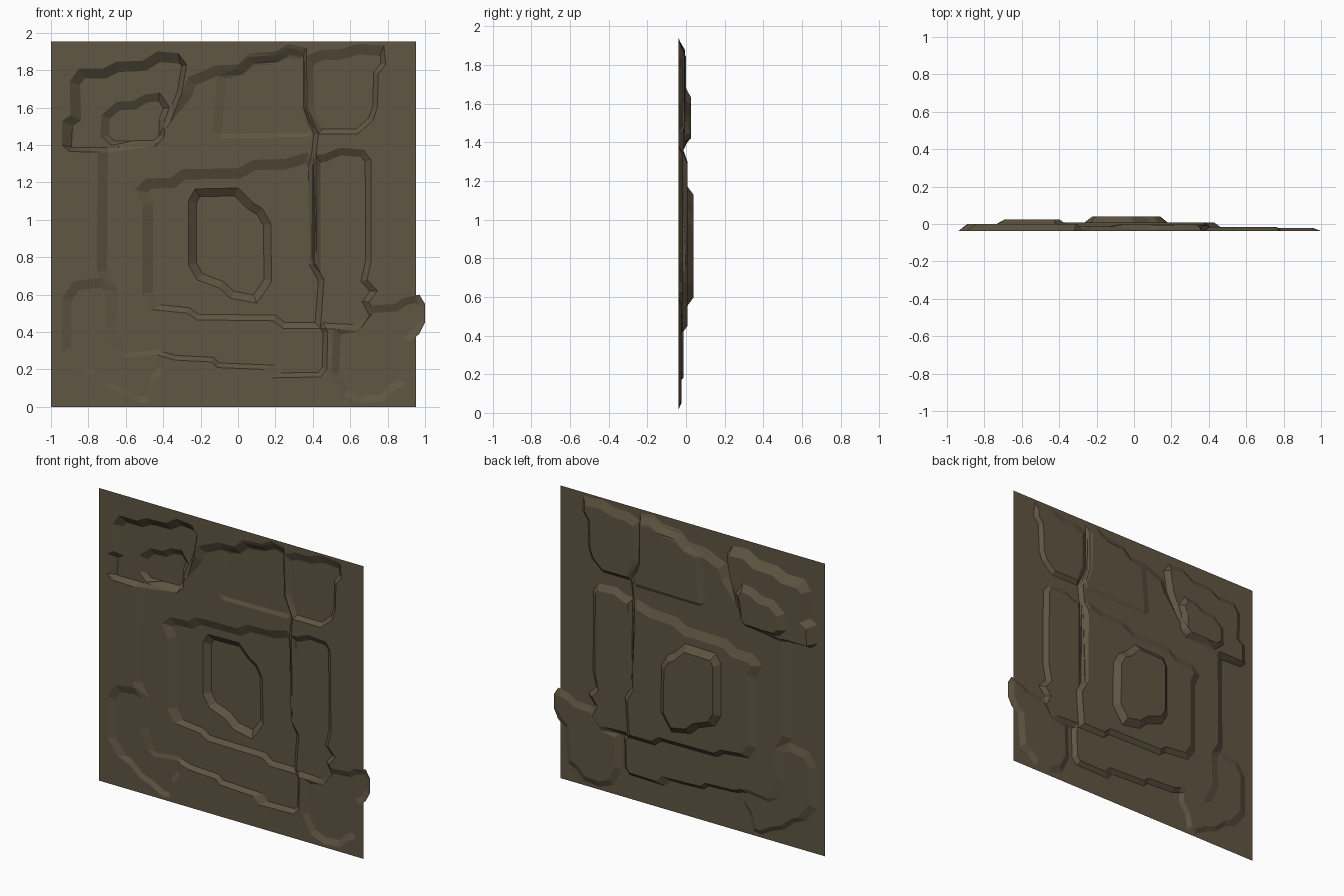
import bpy
from mathutils import Vector as V
from mathutils.geometry import delaunay_2d_cdt

BASE = -0.038                      # depth of the flat backing sheet
RECT = [(-1, 0), (0.953, 0), (0.953, 1.953), (-1, 1.953)]
slabs = []


def inside(p, poly):
    hit = False
    for a, b in zip(poly, poly[1:] + poly[:1]):
        if (a[1] > p[1]) != (b[1] > p[1]) and \
                p[0] < (b[0] - a[0]) * (p[1] - a[1]) / (b[1] - a[1]) + a[0]:
            hit = not hit
    return hit


def seg_dist(p, a, b):
    d = b - a
    t = max(0, min(1, (p - a).dot(d) / d.length_squared))
    return (p - a - d * t).length


def slab(low, top, pts, wide=0.055, thin=0.025):
    """Stone slab: counter-clockwise outline (x, z); bevel wide on top/left, thin on bottom/right."""
    pts = [V(p) for p in pts]
    n = len(pts)
    nor, wid, inner = [], [], []
    for i in range(n):
        d = (pts[(i + 1) % n] - pts[i]).normalized()
        m = V((-d.y, d.x))                         # inward normal
        nor.append(m)
        wid.append(wide if (m.x - m.y) > 0 else thin)
    for i in range(n):
        n1, n2, w1, w2 = nor[i - 1], nor[i], wid[i - 1], wid[i]
        det = n1.x * n2.y - n1.y * n2.x
        if abs(det) < 0.2:
            off = (n1 + n2).normalized() * (w1 + w2) / 2
        else:
            off = V(((w1 * n2.y - w2 * n1.y) / det, (n1.x * w2 - n2.x * w1) / det))
        if off.length > 1.7 * max(w1, w2):
            off = off.normalized() * 1.7 * max(w1, w2)
        inner.append(pts[i] + off)
    slabs.append((low, top, pts, wid, inner))


def depth(p):
    y = BASE
    for low, top, pts, wid, _ in slabs:
        t = min(seg_dist(p, pts[i], pts[(i + 1) % len(pts)]) / wid[i] for i in range(len(pts)))
        if t > 0.01 and inside(p, pts):
            y = max(y, low + (top - low) * (1 if t > 0.75 else t))
    return y


# main wall slab
slab(BASE, -0.014, [(-0.75, 1.44), (-0.755, 0.72), (-0.70, 0.62), (-0.71, 0.42), (-0.66, 0.30),
                    (-0.60, 0.26), (-0.44, 0.28), (-0.34, 0.25), (-0.14, 0.24), (-0.11, 0.21),
                    (0.14, 0.20), (0.18, 0.155), (0.44, 0.16), (0.475, 0.20), (0.48, 0.40),
                    (0.45, 0.46), (0.468, 0.68), (0.42, 0.77), (0.417, 1.34), (0.43, 1.46),
                    (0.37, 1.60), (0.365, 1.92), (0.27, 1.94), (0.20, 1.90), (0.06, 1.89),
                    (0.0, 1.83), (-0.12, 1.825), (-0.27, 1.76), (-0.30, 1.68), (-0.45, 1.5)])
# upper left slab and its raised stone
slab(BASE, 0.0, [(-0.94, 1.40), (-0.90, 1.365), (-0.68, 1.36), (-0.42, 1.39), (-0.37, 1.5),
                 (-0.30, 1.68), (-0.275, 1.83), (-0.32, 1.89), (-0.43, 1.90), (-0.51, 1.85),
                 (-0.65, 1.845), (-0.72, 1.81), (-0.85, 1.81), (-0.90, 1.74), (-0.895, 1.56),
                 (-0.94, 1.53)])
slab(0.0, 0.025, [(-0.735, 1.45), (-0.67, 1.39), (-0.44, 1.395), (-0.395, 1.44), (-0.39, 1.54),
                  (-0.365, 1.60), (-0.42, 1.68), (-0.50, 1.67), (-0.56, 1.635), (-0.65, 1.63),
                  (-0.73, 1.56)], 0.045, 0.03)
# upper middle and upper right slabs
slab(-0.014, -0.004, [(-0.135, 1.47), (-0.10, 1.437), (0.38, 1.44), (0.41, 1.48), (0.36, 1.60),
                      (0.355, 1.90), (0.27, 1.92), (0.20, 1.88), (0.06, 1.87), (0.0, 1.81),
                      (-0.11, 1.80)], 0.05)
slab(BASE, -0.017, [(0.35, 1.60), (0.40, 1.46), (0.64, 1.46), (0.72, 1.53), (0.745, 1.60),
                    (0.75, 1.78), (0.79, 1.83), (0.78, 1.93), (0.64, 1.94), (0.54, 1.91),
                    (0.45, 1.91), (0.35, 1.87)])
# right strip
slab(BASE, -0.015, [(0.40, 0.42), (0.66, 0.41), (0.74, 0.48), (0.70, 0.56), (0.745, 0.62),
                    (0.69, 0.68), (0.712, 0.78), (0.71, 1.32), (0.67, 1.375), (0.54, 1.385),
                    (0.46, 1.35), (0.40, 1.35)], 0.04, 0.03)
# middle step and centre stone
slab(-0.014, 0.008, [(-0.51, 0.60), (-0.46, 0.52), (-0.27, 0.50), (-0.22, 0.465), (0.19, 0.46),
                     (0.24, 0.42), (0.44, 0.42), (0.46, 0.68), (0.41, 0.77), (0.405, 1.33),
                     (0.37, 1.36), (0.25, 1.325), (0.08, 1.32), (0.0, 1.275), (-0.30, 1.27),
                     (-0.36, 1.225), (-0.49, 1.22), (-0.55, 1.16), (-0.51, 1.07)], 0.055, 0.03)
slab(0.008, 0.04, [(-0.265, 0.76), (-0.22, 0.68), (-0.10, 0.635), (-0.04, 0.58), (0.10, 0.555),
                   (0.14, 0.61), (0.18, 0.67), (0.175, 0.98), (0.13, 1.06), (0.08, 1.09),
                   (0.0, 1.17), (-0.23, 1.165), (-0.265, 1.10)], 0.042, 0.04)
# lower left and lower right slabs
slab(BASE, -0.023, [(-0.94, 0.30), (-0.86, 0.20), (-0.78, 0.17), (-0.70, 0.10), (-0.62, 0.07),
                    (-0.53, 0.02), (-0.47, 0.03), (-0.45, 0.13), (-0.40, 0.20), (-0.40, 0.32),
                    (-0.60, 0.60), (-0.73, 0.69), (-0.88, 0.67), (-0.94, 0.58)], 0.05, 0.03)
slab(BASE, -0.022, [(0.50, 0.18), (0.56, 0.06), (0.66, 0.02), (0.78, 0.03), (0.84, 0.09),
                    (0.90, 0.12), (0.92, 0.35), (0.97, 0.39), (1.0, 0.45), (1.0, 0.55),
                    (0.97, 0.60), (0.88, 0.58), (0.84, 0.55), (0.70, 0.54), (0.62, 0.44),
                    (0.51, 0.42)], 0.04, 0.04)

# triangulate all outlines into one sheet and lift it
verts, edges = [], []
for loop in [RECT] + [l for s in slabs for l in (s[2], s[4])]:
    k, n = len(verts), len(loop)
    verts += [V(p) for p in loop]
    edges += [(k + i, k + (i + 1) % n) for i in range(n)]
out, _, faces, *_ = delaunay_2d_cdt(verts, edges, [], 0, 1e-4)
keep = []
for f in faces:
    c = sum((out[i] for i in f), V((0, 0))) / len(f)
    if inside(c, RECT) or any(inside(c, s[2]) for s in slabs):
        keep.append(tuple(reversed(f)))            # raised side faces +y
mesh = bpy.data.meshes.new("stone_wall_panel")
mesh.from_pydata([(p.x, depth(p), p.y) for p in out], [], keep)
mesh.update()
panel = bpy.data.objects.new("stone_wall_panel", mesh)
bpy.context.collection.objects.link(panel)
stone = bpy.data.materials.new("dark brown stone")
stone.diffuse_color = (0.115, 0.092, 0.055, 1)
mesh.materials.append(stone)
